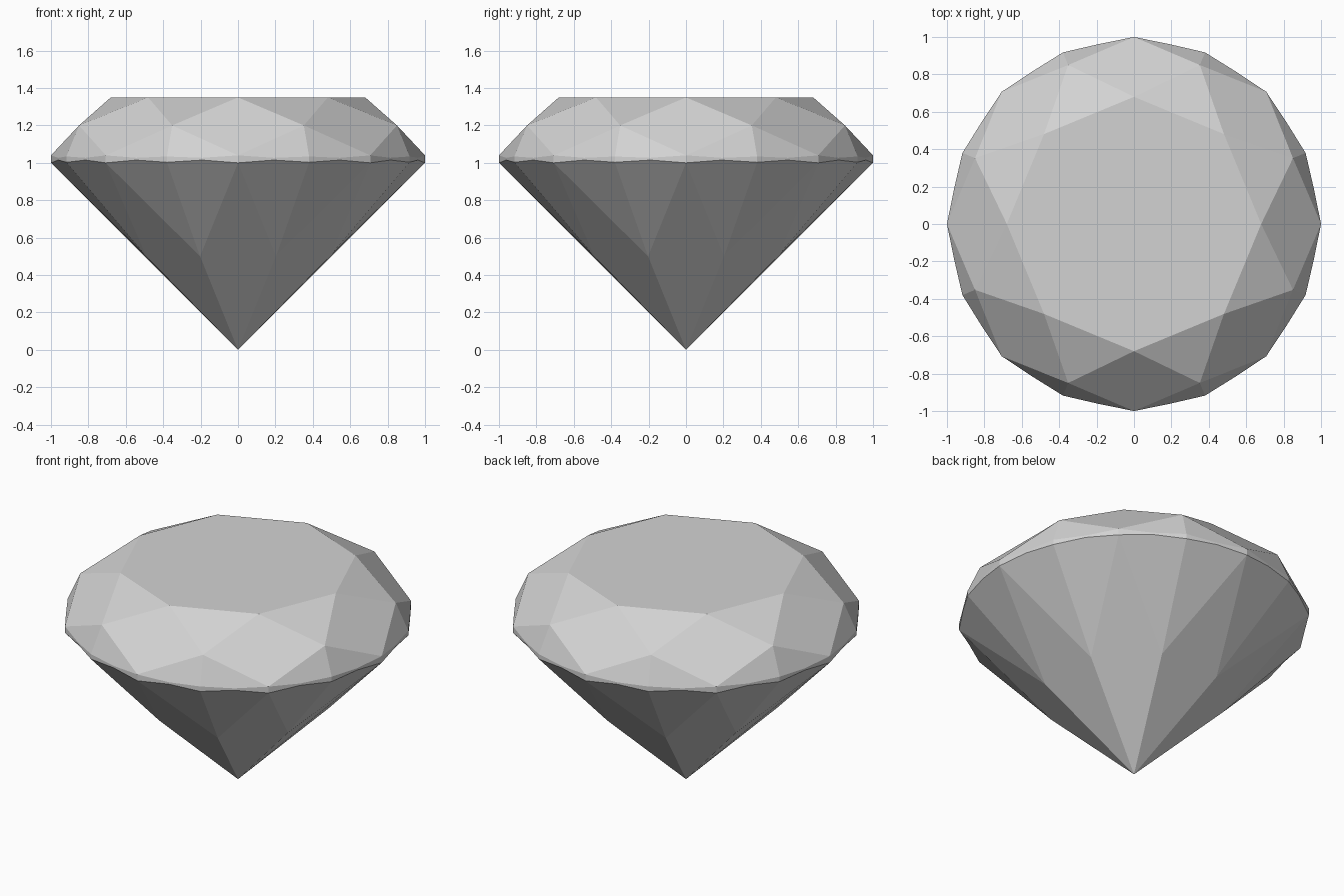
import bpy
import bmesh
import math

cube = bpy.data.objects.get("Cube")
if cube:
    bpy.data.objects.remove(cube, do_unlink=True)

# Single stone colour
grey = bpy.data.materials.new("pale_grey_stone")
grey.use_nodes = True
colour = (0.65, 0.65, 0.65, 1)
grey.diffuse_color = colour
grey.node_tree.nodes["Principled BSDF"].inputs["Base Color"].default_value = colour

FOLDS = 8
bm = bmesh.new()


def ring(count, profile, offset=0.0):
    """Ring of vertices cycling through (radius, height) pairs; offset is in steps."""
    verts = []
    for i in range(count):
        a = math.tau * (i + offset) / count
        r, z = profile[i % len(profile)]
        verts.append(bm.verts.new((r * math.cos(a), r * math.sin(a), z)))
    return verts


# Rings from the table down to the culet
table = ring(FOLDS, [(0.68, 1.35)])
star = ring(FOLDS, [(0.92, 1.2)], 0.5)
mid_radius = 0.98
girdle_top = ring(4 * FOLDS, [(1, 1.04), (mid_radius, 1.027), (0.993, 1.034), (mid_radius, 1.027)])
girdle_low = ring(4 * FOLDS, [(1, 1.0), (mid_radius, 1.015), (0.993, 1.003), (mid_radius, 1.015)])
pavilion = ring(FOLDS, [(0.53, 0.5)], 0.5)
culet = bm.verts.new((0, 0, 0))

bm.faces.new(table)
for i in range(FOLDS):
    j = (i + 1) % FOLDS
    # Main, halfway and next girdle corners of this sector
    g = [(4 * i + k) % (4 * FOLDS) for k in range(5)]
    top = [girdle_top[k] for k in g]
    low = [girdle_low[k] for k in g]

    # Crown: star, kite and upper half facets
    bm.faces.new((table[i], star[i], table[j]))
    bm.faces.new((table[i], star[i - 1], top[0], star[i]))
    bm.faces.new((star[i], top[0], top[1], top[2]))
    bm.faces.new((star[i], top[2], top[3], top[4]))

    # Scalloped girdle band
    for k in range(4):
        bm.faces.new((top[k], low[k], low[k + 1], top[k + 1]))

    # Pavilion: lower half and long kite facets
    bm.faces.new((pavilion[i], low[2], low[1], low[0]))
    bm.faces.new((pavilion[i], low[4], low[3], low[2]))
    bm.faces.new((culet, pavilion[i], low[0], pavilion[i - 1]))

bmesh.ops.recalc_face_normals(bm, faces=bm.faces)
mesh = bpy.data.meshes.new("cut_gemstone")
bm.to_mesh(mesh)
bm.free()
mesh.materials.append(grey)
gem = bpy.data.objects.new("cut_gemstone", mesh)
bpy.context.collection.objects.link(gem)
